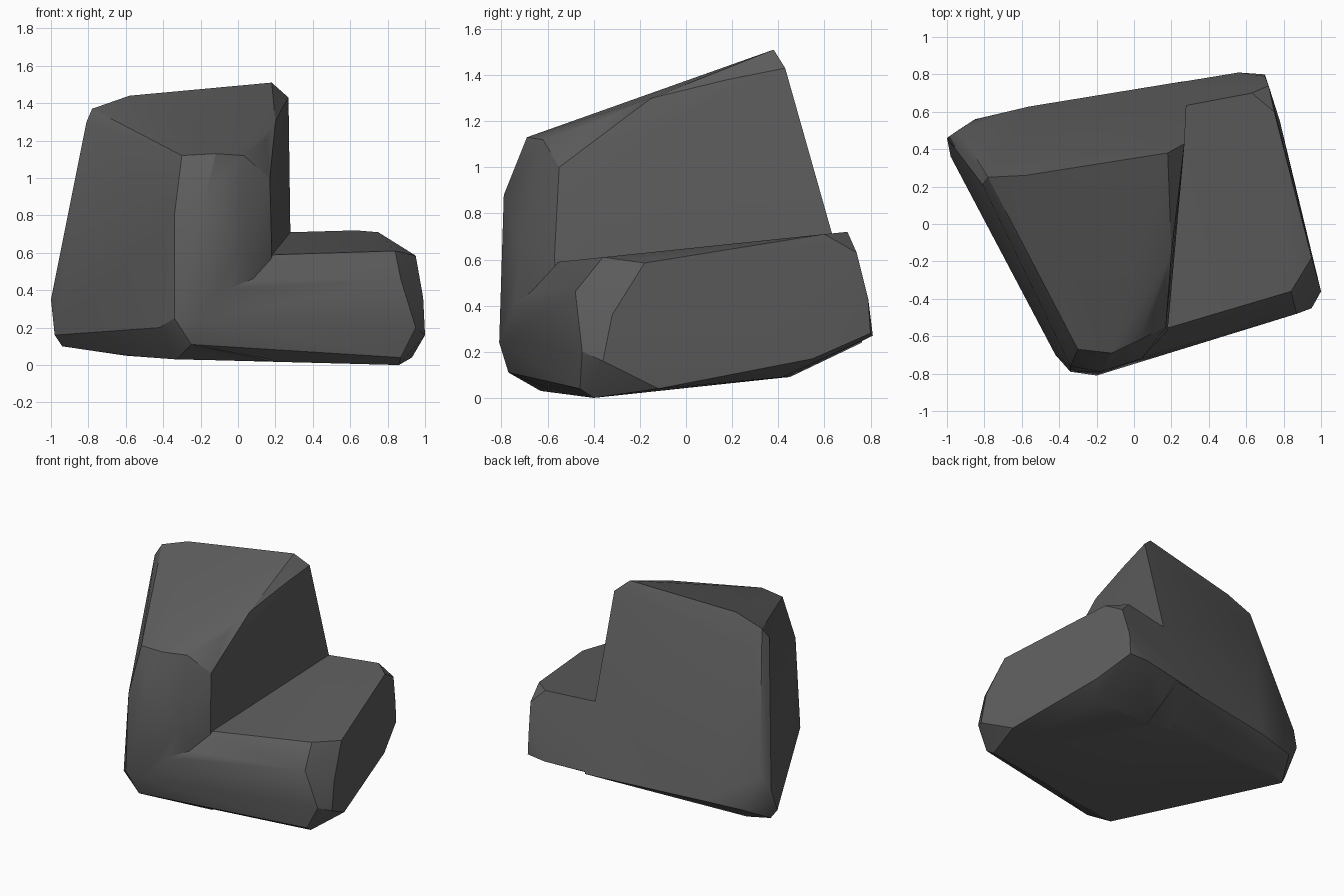
import bpy, bmesh, math

stone = bpy.data.materials.new("dark grey stone")
stone.diffuse_color = (0.11, 0.11, 0.11, 1)


def hull(name, points):
    """Convex chunk of stone wrapped around its corner points."""
    bm = bmesh.new()
    for p in points:
        bm.verts.new(p)
    bmesh.ops.convex_hull(bm, input=bm.verts)
    bmesh.ops.delete(bm, geom=[v for v in bm.verts if not v.link_faces], context='VERTS')
    bmesh.ops.recalc_face_normals(bm, faces=bm.faces)
    me = bpy.data.meshes.new(name)
    bm.to_mesh(me)
    bm.free()
    me.materials.append(stone)
    ob = bpy.data.objects.new(name, me)
    bpy.context.collection.objects.link(ob)
    return ob


def back(x, z):
    """Point on the flat leaning back face."""
    return (x, 0.785 + 0.17 * x - 0.28 * z, z)


# Tall chunk with the sloping top
rock = hull("rock", [
    # top rim
    (0.18, 0.38, 1.51), (0.27, 0.43, 1.43), (0.24, 0.18, 1.38),
    (0.20, -0.15, 1.30), (0.15, -0.35, 1.21), (0.03, -0.62, 1.12),
    (-0.12, -0.69, 1.13), (-0.30, -0.67, 1.12), (-0.58, 0.26, 1.44),
    (-0.78, 0.25, 1.37), (-0.81, 0.21, 1.30),
    # back face and left chamfer
    back(-0.12, 1.41), back(-0.75, 1.24), back(-0.75, 0.99),
    back(-0.85, 0.64), back(-0.94, 0.44), back(0.28, 0.71),
    back(0.27, 0.24), back(-0.56, 0.22), (-0.85, 0.56, 0.20),
    (-0.85, 0.20, 0.88), (-0.94, 0.36, 0.53), (-1.0, 0.46, 0.35),
    (-0.98, 0.36, 0.16), (-0.94, 0.38, 0.10),
    # front nose and wall above the step
    (-0.34, -0.79, 0.25), (-0.20, -0.81, 0.24), (-0.18, -0.79, 0.88),
    (-0.34, -0.76, 0.80), (-0.42, -0.70, 0.20), (0.04, -0.72, 0.65),
    (0.18, -0.57, 0.62), (0.17, -0.55, 1.0),
    # underside
    (-0.25, -0.77, 0.11), (-0.33, -0.63, 0.03), (-0.60, -0.15, 0.05),
    (-0.80, 0.45, 0.10), (0.18, -0.55, 0.02), (0.25, 0.45, 0.09),
])

# Low step on the right
step = hull("step", [
    # top
    (0.0, 0.57, 0.68), (0.28, 0.635, 0.71), (0.63, 0.70, 0.72),
    (0.75, 0.60, 0.71), (0.80, 0.20, 0.66), (0.95, -0.18, 0.585),
    (0.84, -0.36, 0.61), (0.20, -0.55, 0.59), (-0.05, -0.61, 0.56),
    # front and its right corner
    (-0.20, -0.81, 0.24), (-0.15, -0.77, 0.40), (0.87, -0.48, 0.46),
    (0.95, -0.45, 0.20), (0.99, -0.32, 0.36), (1.0, -0.36, 0.16),
    (0.87, -0.46, 0.04), (-0.25, -0.77, 0.11),
    # back and right
    (0.72, 0.74, 0.63), (0.70, 0.79, 0.43), (0.70, 0.80, 0.28),
    (0.56, 0.81, 0.27), back(0.0, 0.24), (0.78, 0.55, 0.17),
    # underside
    (0.93, -0.12, 0.04), (0.86, -0.40, 0.0), (-0.30, -0.63, 0.03),
    (0.0, 0.45, 0.09), (0.70, 0.42, 0.09),
])

# Fuse the two chunks into one stone
mod = rock.modifiers.new("fuse", 'BOOLEAN')
mod.operation = 'UNION'
mod.solver = 'EXACT'
mod.object = step
bpy.context.view_layer.objects.active = rock
bpy.ops.object.select_all(action='DESELECT')
rock.select_set(True)
bpy.ops.object.modifier_apply(modifier=mod.name)
bpy.data.objects.remove(step)

# Clean slivers, then smooth the soft sides only
bm = bmesh.new()
bm.from_mesh(rock.data)
bmesh.ops.remove_doubles(bm, verts=bm.verts, dist=0.004)
bmesh.ops.dissolve_limit(bm, angle_limit=math.radians(2), verts=bm.verts, edges=bm.edges)
bm.to_mesh(rock.data)
bm.free()
bpy.ops.object.shade_smooth_by_angle(angle=math.radians(28))
